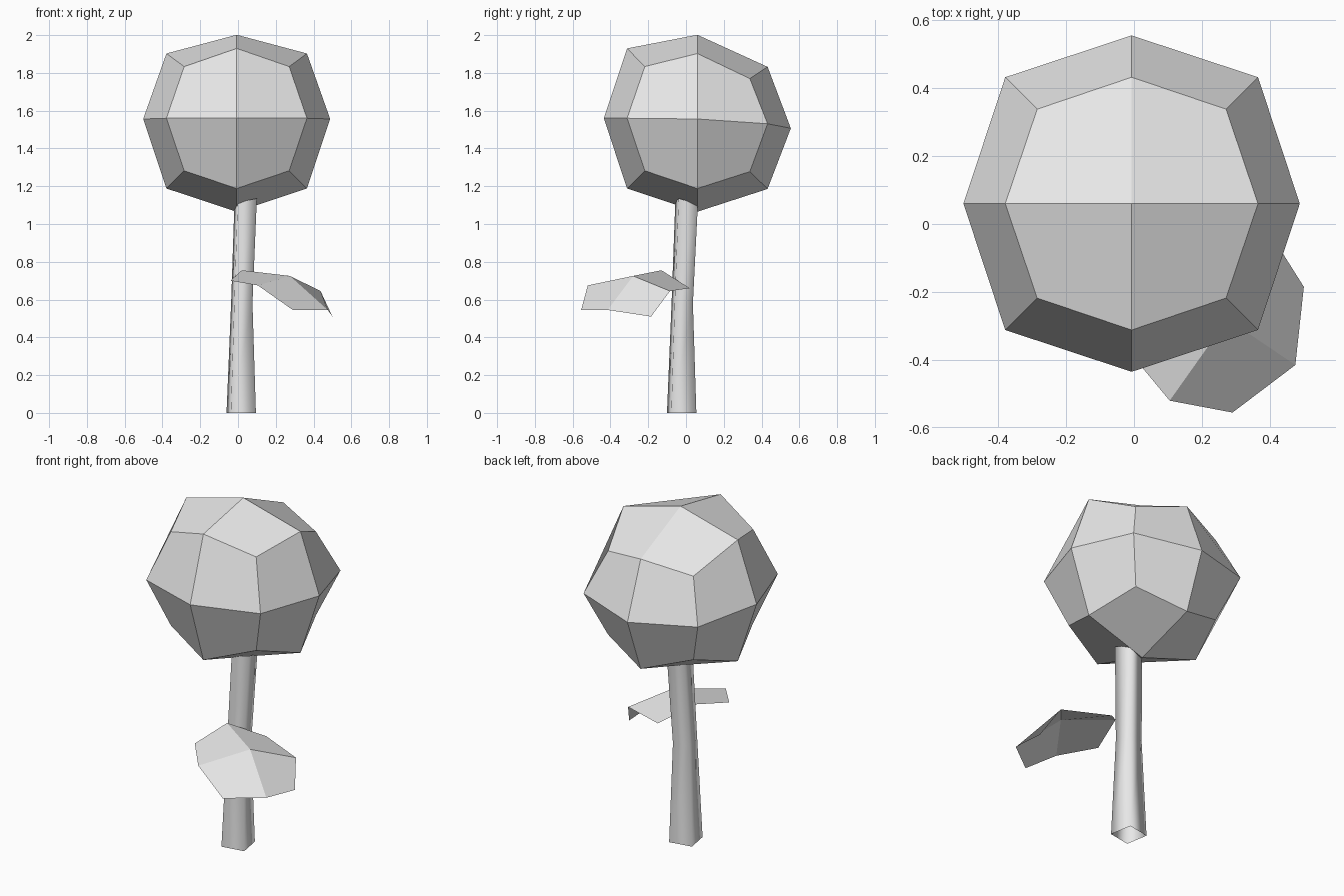
import bpy, bmesh, math
from mathutils import Vector

cube = bpy.data.objects.get("Cube")
if cube:
    bpy.data.objects.remove(cube, do_unlink=True)

GREY = (0.8, 0.8, 0.8, 1.0)
grey = bpy.data.materials.new("plain_grey")
grey.use_nodes = True
grey.diffuse_color = GREY
for node in grey.node_tree.nodes:
    if node.type == 'BSDF_PRINCIPLED':
        node.inputs["Base Color"].default_value = GREY


def finish(name, bm, smooth=False):
    """Turn a bmesh into a scene object."""
    for f in bm.faces:
        f.smooth = smooth
    mesh = bpy.data.meshes.new(name)
    bm.to_mesh(mesh)
    bm.free()
    mesh.materials.append(grey)
    obj = bpy.data.objects.new(name, mesh)
    bpy.context.collection.objects.link(obj)
    return obj


# Crown: a once-subdivided cube rounded to a ball, sagging at its upper back
bm = bmesh.new()
bmesh.ops.create_cube(bm, size=2)
bmesh.ops.subdivide_edges(bm, edges=bm.edges[:], cuts=1, use_grid_fill=True)
reach = {1: 0.495, 2: 0.372, 3: 0.278}   # face centre, edge middle, corner
sag_point = Vector((0, reach[2], reach[2]))
for v in bm.verts:
    v.co *= reach[sum(abs(c) > 0.5 for c in v.co)]
    t = max(0, 1 - (v.co - sag_point).length / 0.82)
    v.co.z -= 0.1 * t * t * (3 - 2 * t)
    v.co += Vector((-0.007, 0.06, 1.56))
bmesh.ops.recalc_face_normals(bm, faces=bm.faces[:])
finish("crown", bm)

# Stem: an open four-sided tube, each ring as centre, radius and tilt
bm = bmesh.new()
rings = [
    (Vector((0.017, -0.023, 0)), 0.095, 0),
    (Vector((0.02, -0.02, 0.58)), 0.069, 0),
    (Vector((0.04, 0.003, 1.11)), 0.073, 0.25),
]
loops = []
for centre, radius, tilt in rings:
    loop = []
    for i in range(4):
        a = math.radians(55 + 90 * i)
        x, y = radius * math.cos(a), radius * math.sin(a)
        loop.append(bm.verts.new(centre + Vector((x, y, tilt * (x - y)))))
    loops.append(loop)
for low, high in zip(loops, loops[1:]):
    for i in range(4):
        j = (i + 1) % 4
        bm.faces.new((low[i], low[j], high[j], high[i]))
finish("stem", bm, smooth=True)

# Leaf: a drooping two by two sheet, rows running from tip to stem
bm = bmesh.new()
rows = [
    [(0.29, -0.555, 0.545), (0.105, -0.52, 0.675), (-0.04, -0.345, 0.70)],
    [(0.475, -0.415, 0.545), (0.275, -0.28, 0.725), (0.02, -0.13, 0.755)],
    [(0.50, -0.185, 0.51), (0.437, -0.085, 0.645), (0.17, 0.02, 0.66)],
]
grid = [[bm.verts.new(p) for p in row] for row in rows]
for r in range(2):
    for c in range(2):
        bm.faces.new((grid[r][c], grid[r + 1][c],
                      grid[r + 1][c + 1], grid[r][c + 1]))
finish("leaf", bm)
